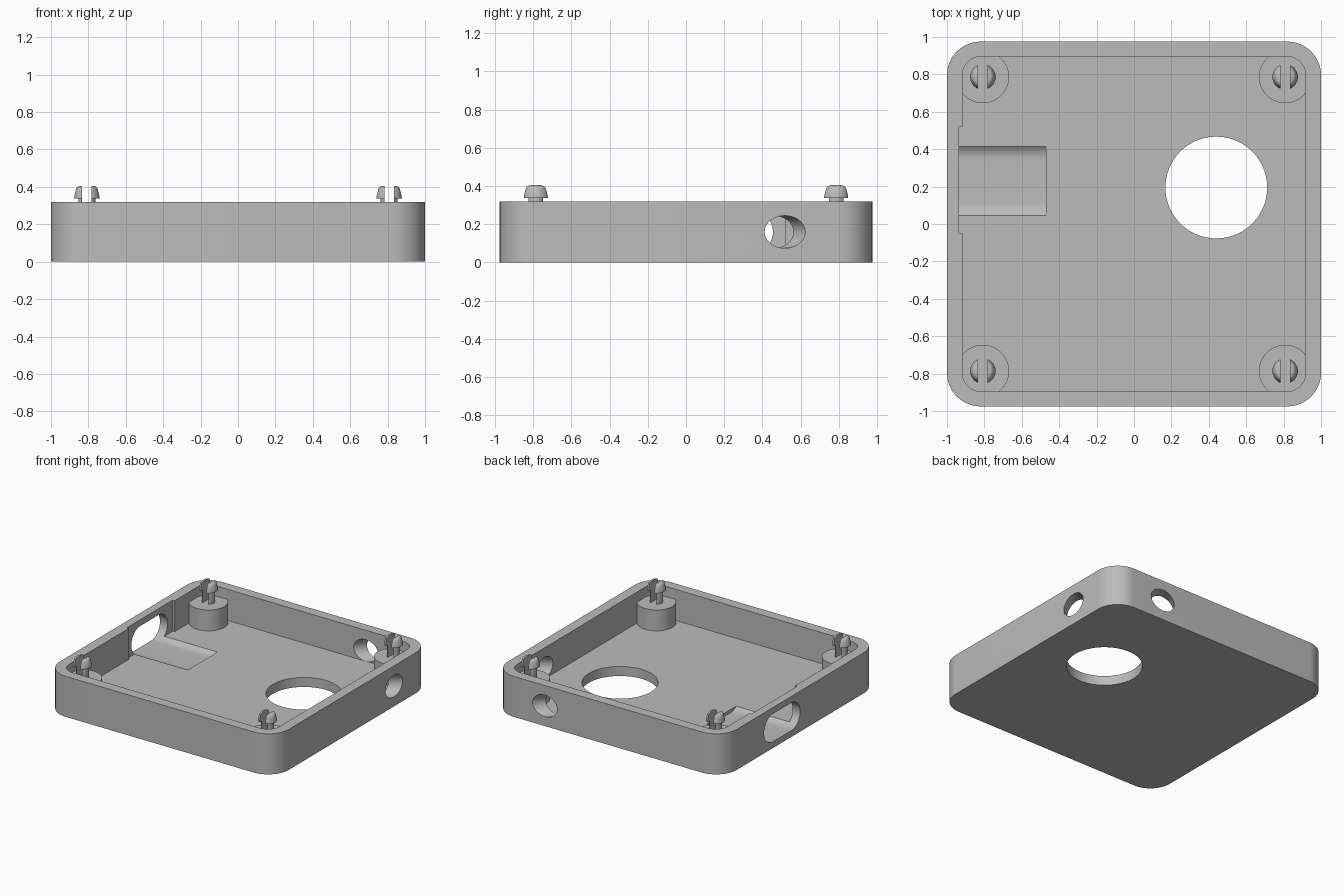
import bpy, bmesh
from math import pi, sin, cos, radians
from mathutils import Matrix, Vector

if "Cube" in bpy.data.objects:
    bpy.data.objects.remove(bpy.data.objects["Cube"], do_unlink=True)

grey = bpy.data.materials.new("plain grey")
grey.use_nodes = True
grey.diffuse_color = (0.5, 0.5, 0.5, 1)
grey.node_tree.nodes["Principled BSDF"].inputs["Base Color"].default_value = grey.diffuse_color


def make(name, bm):
    bmesh.ops.recalc_face_normals(bm, faces=bm.faces)
    mesh = bpy.data.meshes.new(name)
    bm.to_mesh(mesh)
    bm.free()
    mesh.materials.append(grey)
    obj = bpy.data.objects.new(name, mesh)
    bpy.context.collection.objects.link(obj)
    return obj


def rounded(name, x0, x1, y0, y1, r, z0, z1, steps=16):
    """Upright prism with a rounded rectangle outline."""
    bm = bmesh.new()
    corners = [(x1 - r, y1 - r), (x0 + r, y1 - r), (x0 + r, y0 + r), (x1 - r, y0 + r)]
    verts = []
    for q, (cx, cy) in enumerate(corners):
        for i in range(steps + 1):
            a = (q + i / steps) * pi / 2
            verts.append(bm.verts.new((cx + r * cos(a), cy + r * sin(a), z0)))
    bmesh.ops.remove_doubles(bm, verts=verts, dist=1e-5)
    face = bm.faces.new(list(bm.verts))
    top = bmesh.ops.extrude_face_region(bm, geom=[face])["geom"]
    bmesh.ops.translate(bm, vec=(0, 0, z1 - z0), verts=[v for v in top if isinstance(v, bmesh.types.BMVert)])
    return make(name, bm)


def box(name, lo, hi):
    bm = bmesh.new()
    bmesh.ops.create_cube(bm, size=1)
    lo, hi = Vector(lo), Vector(hi)
    bmesh.ops.scale(bm, vec=hi - lo, verts=bm.verts)
    bmesh.ops.translate(bm, vec=(lo + hi) / 2, verts=bm.verts)
    return make(name, bm)


def cylinder(name, centre, r, length, axis=(0, 0, 1), segments=64):
    bm = bmesh.new()
    turn = Vector((0, 0, 1)).rotation_difference(Vector(axis)).to_matrix().to_4x4()
    bmesh.ops.create_cone(bm, cap_ends=True, segments=segments, radius1=r, radius2=r,
                          depth=length, matrix=Matrix.Translation(centre) @ turn)
    return make(name, bm)


def lathe(name, profile, centre, segments=48):
    bm = bmesh.new()
    verts = [bm.verts.new((r, 0, z)) for r, z in profile]
    edges = [bm.edges.new(pair) for pair in zip(verts, verts[1:])]
    bmesh.ops.spin(bm, geom=verts + edges, cent=(0, 0, 0), axis=(0, 0, 1),
                   angle=2 * pi, steps=segments)
    bmesh.ops.remove_doubles(bm, verts=bm.verts, dist=1e-5)
    bmesh.ops.translate(bm, vec=centre, verts=bm.verts)
    return make(name, bm)


def cut(obj, cutters):
    bpy.context.view_layer.objects.active = obj
    for c in cutters:
        c.hide_render = True
        mod = obj.modifiers.new("cut", "BOOLEAN")
        mod.operation, mod.solver, mod.object = "DIFFERENCE", "EXACT", c
        bpy.ops.object.modifier_apply(modifier=mod.name)
        bpy.data.objects.remove(c, do_unlink=True)


def smooth(obj):
    bpy.ops.object.select_all(action="DESELECT")
    obj.select_set(True)
    bpy.context.view_layer.objects.active = obj
    bpy.ops.object.shade_smooth_by_angle(angle=radians(30))


FLOOR, RIM, MID = 0.075, 0.32, 0.16
POST_TOP = 0.24

# Tray shell with its cavity, wall recess and floor opening
tray = rounded("tray", -1, 1, -0.975, 0.975, 0.18, 0, RIM)
cavity = rounded("cavity_cutter", -0.918, 0.918, -0.895, 0.895, 0.1, FLOOR, 0.5)
recess = box("recess_cutter", (-0.935, -0.05, FLOOR), (-0.8, 0.52, 0.5))
opening = cylinder("opening_cutter", (0.44, 0.195, 0), 0.272, 0.4, segments=96)

# Long side slot that also grooves the floor
slot = rounded("slot_cutter", -0.11, 0.11, -0.225, 0.225, 0.1099, -1.2, -0.47)
slot.data.transform(Matrix.Translation((0, 0.23, MID)) @ Matrix(
    ((0, 0, 1, 0), (0, 1, 0, 0), (-1, 0, 0, 0), (0, 0, 0, 1))))

# Slanted round holes through the right and back walls
tilt = radians(37)
side_hole = cylinder("side_hole_cutter", (1, 0.518, MID), 0.085, 0.4, (cos(tilt), sin(tilt), 0))
back_hole = cylinder("back_hole_cutter", (0.55, 0.975, MID), 0.085, 0.4, (sin(tilt), cos(tilt), 0))
cut(tray, [cavity, recess, opening, slot, side_hole, back_hole])
smooth(tray)

# Corner posts, each with a split snap pin
pin_profile = [(0, POST_TOP - 0.02), (0.046, POST_TOP - 0.02), (0.046, 0.338), (0.068, 0.338),
               (0.067, 0.35), (0.058, 0.388), (0.052, 0.398), (0.042, 0.404), (0, 0.406)]
for sx, side in ((1, "left"), (-1, "right")):
    for sy, end in ((1, "back"), (-1, "front")):
        x, y = sx * 0.808, sy * 0.786
        post = cylinder(f"{end}_{side}_post", (x, y, (POST_TOP + 0.03) / 2), 0.14, POST_TOP - 0.03)
        smooth(post)
        pin = lathe(f"{end}_{side}_snap_pin", pin_profile, (x, y, 0))
        cut(pin, [box("gap_cutter", (x - 0.025, y - 0.2, POST_TOP), (x + 0.025, y + 0.2, 0.5))])
        smooth(pin)
